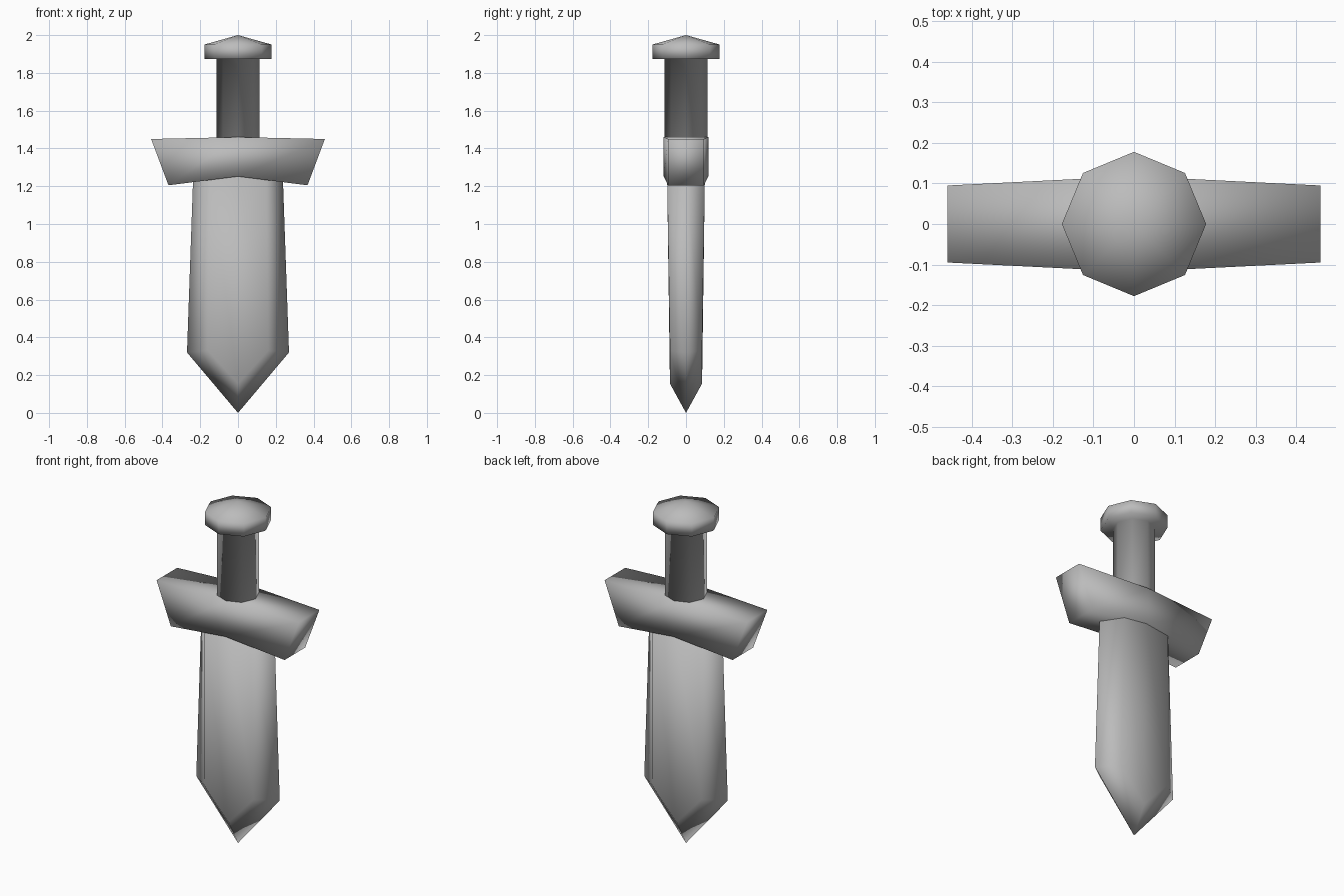
import bpy
import bmesh
from math import cos, sin, tau

cube = bpy.data.objects.get("Cube")
if cube:
    bpy.data.objects.remove(cube)

# One plain grey for the whole sword
GREY = (0.5, 0.5, 0.5, 1)
grey = bpy.data.materials.new("plain_grey")
grey.use_nodes = True
grey.diffuse_color = GREY
grey.node_tree.nodes["Principled BSDF"].inputs["Base Color"].default_value = GREY


def loft(name, rings):
    """Skin a list of rings; a ring of one point closes to an apex."""
    bm = bmesh.new()
    loops = [[bm.verts.new(p) for p in ring] for ring in rings]
    for a, b in zip(loops, loops[1:]):
        n = len(a)
        for i in range(n):
            j = (i + 1) % n
            if len(b) == 1:
                bm.faces.new((a[i], a[j], b[0]))
            else:
                bm.faces.new((a[i], a[j], b[j], b[i]))
    for end in (loops[0], loops[-1]):
        if len(end) > 1:
            bm.faces.new(end)
    bmesh.ops.recalc_face_normals(bm, faces=bm.faces)
    for f in bm.faces:
        f.smooth = True
    mesh = bpy.data.meshes.new(name)
    bm.to_mesh(mesh)
    bm.free()
    mesh.materials.append(grey)
    obj = bpy.data.objects.new(name, mesh)
    bpy.context.collection.objects.link(obj)


def octagon(radius, z):
    return [(radius * cos(tau * i / 8), radius * sin(tau * i / 8), z) for i in range(8)]


def blade_ring(edge, flat, depth, z_edge, z_flat, z_mid):
    """Bevelled section: sharp side edges, flat front and back with a middle line."""
    return [(edge, 0, z_edge), (flat, depth, z_flat), (0, depth, z_mid), (-flat, depth, z_flat),
            (-edge, 0, z_edge), (-flat, -depth, z_flat), (0, -depth, z_mid), (flat, -depth, z_flat)]


def guard_ring(x_top, x_bottom, depth, z_top, z_bottom):
    return [(x_top, -depth, z_top), (x_top, depth, z_top),
            (x_bottom, depth, z_bottom), (x_bottom, -depth, z_bottom)]


# Blade, pointing down, with wide bevels along both edges
loft("blade", [blade_ring(0.237, 0.15, 0.1, 1.26, 1.26, 1.26),
               blade_ring(0.27, 0.16, 0.085, 0.32, 0.33, 0.155),
               [(0, 0, 0)]])

# Crossguard, bent in the middle with flared ends
loft("crossguard", [guard_ring(-0.46, -0.368, 0.095, 1.45, 1.205),
                    guard_ring(0, 0, 0.118, 1.46, 1.252),
                    guard_ring(0.46, 0.368, 0.095, 1.45, 1.205)])

# Eight-sided grip flowing into a pommel with a low pointed cap
loft("grip_and_pommel", [octagon(0.113, 1.44), octagon(0.113, 1.874),
                         octagon(0.178, 1.874), octagon(0.178, 1.95), [(0, 0, 2)]])
